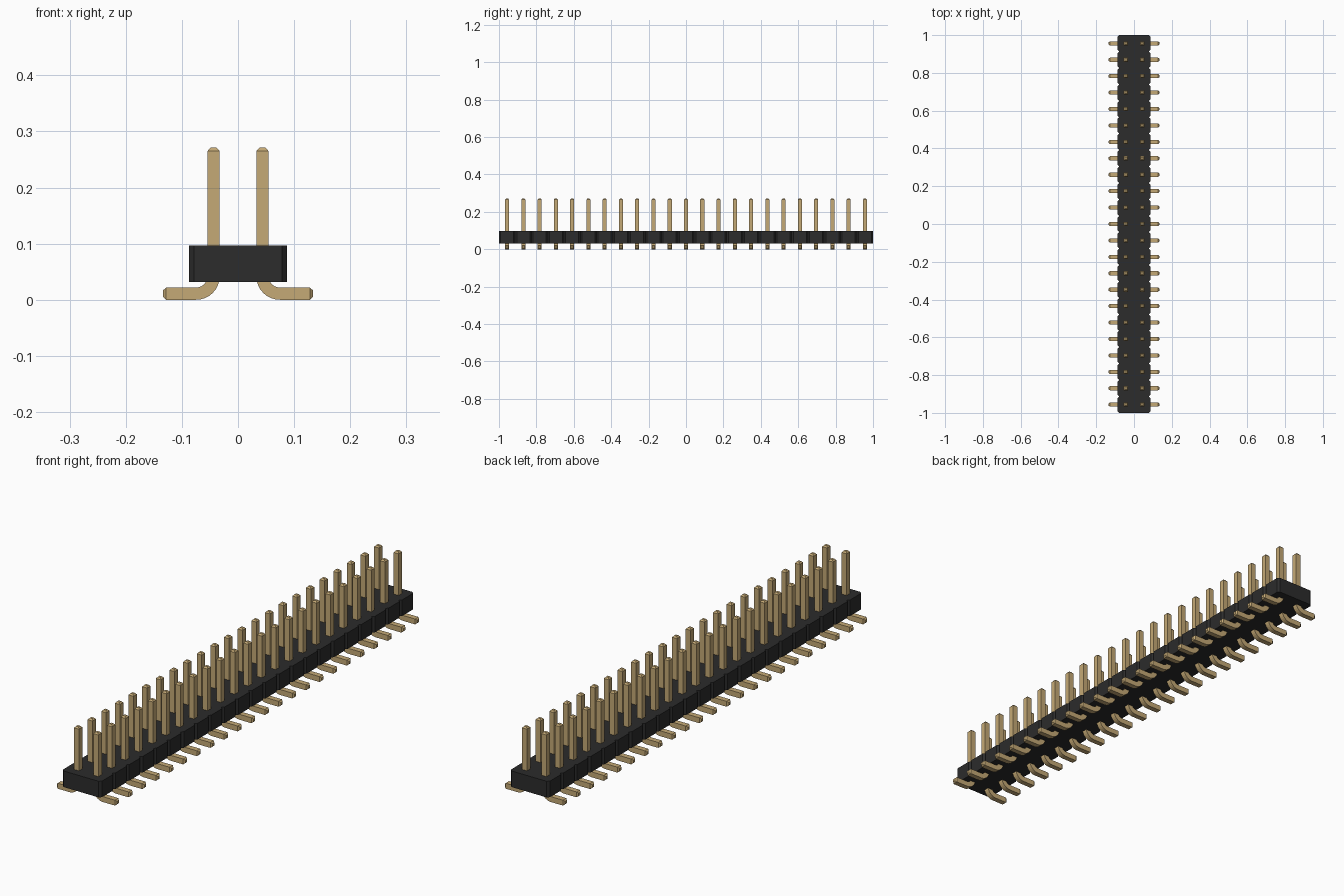
import bpy, bmesh
from math import sin, cos, pi
from mathutils import Vector

cube = bpy.data.objects.get("Cube")
if cube:
    bpy.data.objects.remove(cube)

ROWS = 23
PITCH = 2 / ROWS
PIN = 0.0218           # square pin thickness
PIN_X = PITCH / 2      # pin column offset
TIP = 0.006            # taper at the pin ends
FIRST_Y = -1 + PITCH / 2


def material(name, rgb):
    m = bpy.data.materials.new(name)
    m.use_nodes = True
    m.diffuse_color = (*rgb, 1)
    m.node_tree.nodes["Principled BSDF"].inputs["Base Color"].default_value = (*rgb, 1)
    return m


def add_object(name, bm, mat):
    bmesh.ops.recalc_face_normals(bm, faces=bm.faces)
    mesh = bpy.data.meshes.new(name)
    bm.to_mesh(mesh)
    bm.free()
    mesh.materials.append(mat)
    ob = bpy.data.objects.new(name, mesh)
    bpy.context.scene.collection.objects.link(ob)
    return ob


black = material("black plastic", (0.025, 0.025, 0.025))
gold = material("gold metal", (0.56, 0.40, 0.18))

# Housing: one outline with a chamfered corner at both ends of every cell
half, cut = PITCH, PITCH / 10
side = []
for i in range(ROWS):
    y0 = -1 + i * PITCH
    if i == 0:
        side.append((half - cut, y0))
    side += [(half, y0 + cut), (half, y0 + PITCH - cut), (half - cut, y0 + PITCH)]
outline = side + [(-x, y) for x, y in reversed(side)]

bm = bmesh.new()
base = bm.faces.new([bm.verts.new((x, y, 0.032)) for x, y in outline])
top = bmesh.ops.extrude_face_region(bm, geom=[base], use_keep_orig=True)
bmesh.ops.translate(bm, vec=(0, 0, 0.065),
                    verts=[v for v in top["geom"] if isinstance(v, bmesh.types.BMVert)])
add_object("housing", bm, black)


# Pins: square section swept from the tip, round the bend, to the foot
def pin_path():
    radius = 0.031                       # centre line of the bend
    bend = Vector((PIN_X + radius, 0, PIN / 2 + radius))
    up, out = Vector((0, 0, 1)), Vector((1, 0, 0))
    path = [(Vector((PIN_X, 0, 0.271)), out, 0.5),
            (Vector((PIN_X, 0, 0.271 - TIP)), out, 1)]
    for k in range(9):
        a = k / 8 * pi / 2
        normal = out * cos(a) + up * sin(a)
        path.append((bend - normal * radius, normal, 1))
    path += [(Vector((0.134 - TIP, 0, PIN / 2)), up, 1),
             (Vector((0.134, 0, PIN / 2)), up, 0.5)]
    return path


bm = bmesh.new()
rings = []
for centre, normal, scale in pin_path():
    h = PIN / 2 * scale
    rings.append([bm.verts.new(centre + normal * h * s + Vector((0, h * t, 0)))
                  for s, t in ((-1, -1), (1, -1), (1, 1), (-1, 1))])
for a, b in zip(rings, rings[1:]):
    for j in range(4):
        k = (j + 1) % 4
        bm.faces.new((a[j], a[k], b[k], b[j]))
bm.faces.new(rings[0])
bm.faces.new(rings[-1])
bmesh.ops.translate(bm, vec=(0, FIRST_Y, 0), verts=bm.verts)
pins = add_object("contact_pins", bm, gold)

# Mirror to the second column, then repeat along the strip
mirror = pins.modifiers.new("second column", 'MIRROR')
mirror.use_axis = (True, False, False)
rows = pins.modifiers.new("rows", 'ARRAY')
rows.count = ROWS
rows.use_relative_offset = False
rows.use_constant_offset = True
rows.constant_offset_displace = (0, PITCH, 0)
